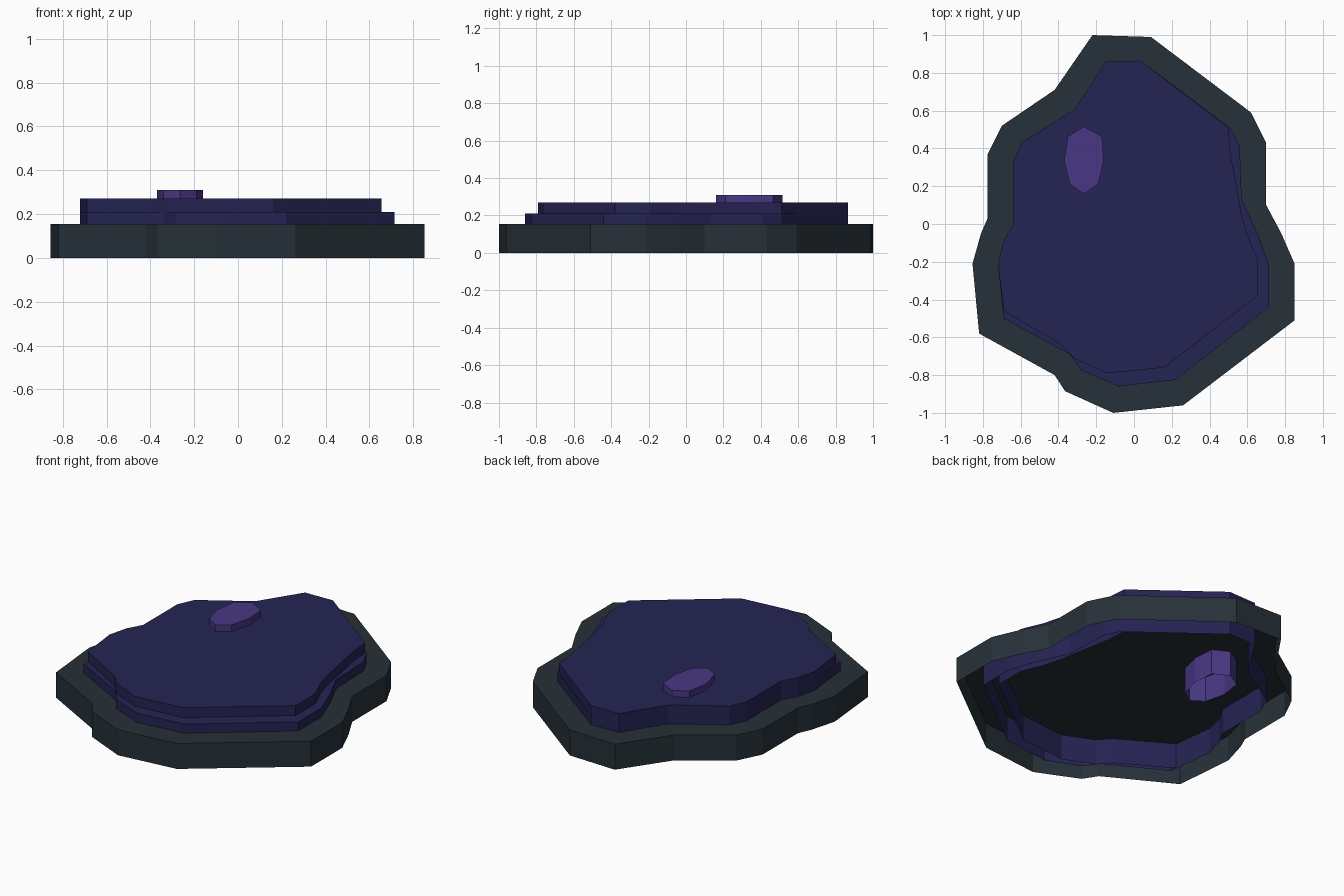
import bpy, bmesh

if "Cube" in bpy.data.objects:
    bpy.data.objects.remove(bpy.data.objects["Cube"])


def material(name, rgb):
    m = bpy.data.materials.new(name)
    lin = [((c / 255 + 0.055) / 1.055) ** 2.4 for c in rgb]
    m.diffuse_color = (*lin, 1)
    m.use_nodes = True
    m.node_tree.nodes["Principled BSDF"].inputs["Base Color"].default_value = m.diffuse_color
    return m


def layer(name, outline, top, mat):
    """Open-bottomed slab: a capped outline with walls down to z = 0."""
    bm = bmesh.new()
    n = len(outline)
    up = [bm.verts.new((x, y, top)) for x, y in outline]
    low = [bm.verts.new((x, y, 0)) for x, y in outline]
    bm.faces.new(up[::-1])
    for i in range(n):
        j = (i + 1) % n
        bm.faces.new((up[i], up[j], low[j], low[i]))
    me = bpy.data.meshes.new(name)
    bm.to_mesh(me)
    bm.free()
    me.materials.append(mat)
    ob = bpy.data.objects.new(name, me)
    bpy.context.collection.objects.link(ob)


slate = material("dark slate", (38, 49, 56))
indigo = material("dark indigo", (37, 35, 83))
violet = material("violet", (72, 55, 131))

# Outlines run clockwise seen from above
rim = [(-.22, 1), (.09, .99), (.62, .59), (.70, .43), (.70, .10), (.78, -.05),
       (.85, -.21), (.85, -.51), (.26, -.96), (-.11, -1), (-.365, -.885),
       (-.42, -.80), (-.82, -.58), (-.855, -.21), (-.81, -.05), (-.775, .03),
       (-.775, .37), (-.70, .52), (-.42, .71)]
# Left side shared by both indigo steps
left = [(-.72, -.21), (-.69, -.09), (-.64, 0), (-.64, .33), (-.595, .43),
        (-.31, .61), (-.15, .86), (.035, .865)]
lower = left + [(.51, .51), (.56, .41), (.57, .13), (.65, -.04), (.715, -.22),
                (.715, -.44), (.22, -.825), (-.08, -.86), (-.28, -.775),
                (-.34, -.69), (-.69, -.50)]
upper = left + [(.50, .51), (.51, .38), (.57, .05), (.60, -.06), (.655, -.19),
                (.655, -.38), (.16, -.76), (-.14, -.79), (-.32, -.71),
                (-.39, -.635), (-.69, -.46)]
spot = [(-.265, .515), (-.17, .465), (-.16, .335), (-.19, .21),
        (-.265, .16), (-.34, .21), (-.37, .335), (-.35, .465)]

layer("outer_rim", rim, .155, slate)
layer("lower_step", lower, .21, indigo)
layer("upper_step", upper, .27, indigo)
layer("highlight_spot", spot, .31, violet)
